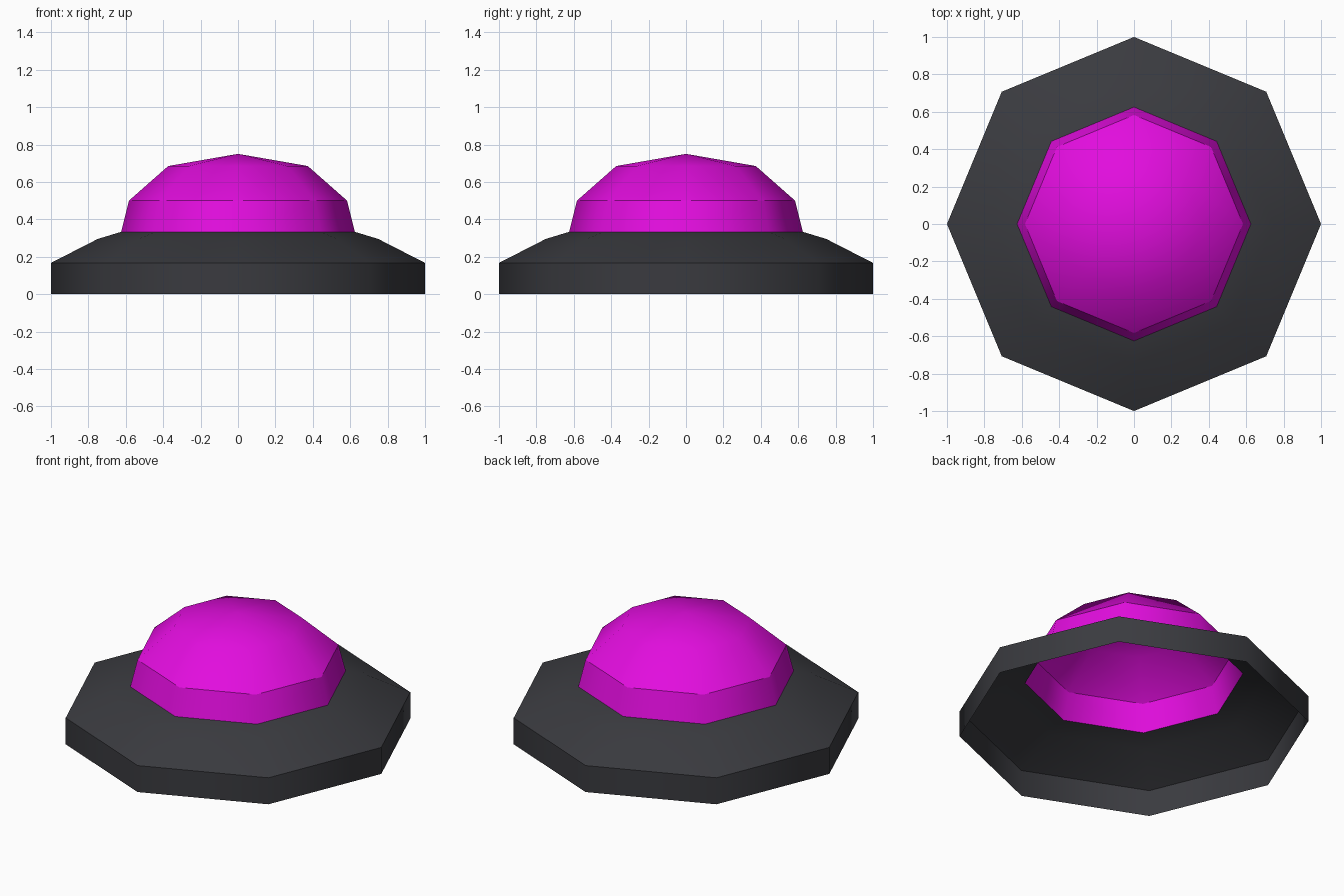
import bpy, bmesh, math

if "Cube" in bpy.data.objects:
    bpy.data.objects.remove(bpy.data.objects["Cube"])

SIDES = 8


def material(name, colour):
    m = bpy.data.materials.new(name)
    m.diffuse_color = (*colour, 1)
    m.use_nodes = True
    m.node_tree.nodes["Principled BSDF"].inputs["Base Color"].default_value = m.diffuse_color
    return m


def lathe(name, profile, mat, sharp_rings):
    """Open octagonal shell from (radius, height) points; radius 0 makes an apex."""
    bm = bmesh.new()
    rings = []
    for r, z in profile:
        n = SIDES if r else 1
        rings.append([bm.verts.new((r * math.cos(math.tau * i / SIDES),
                                    r * math.sin(math.tau * i / SIDES), z))
                      for i in range(n)])
    for low, high in zip(rings, rings[1:]):
        for i in range(SIDES):
            j = (i + 1) % SIDES
            top = [high[j], high[i]] if len(high) > 1 else [high[0]]
            bm.faces.new([low[i], low[j]] + top).smooth = True
    # crisp creases around the chosen rings
    for k in sharp_rings:
        for i in range(SIDES):
            bm.edges.get((rings[k][i], rings[k][(i + 1) % SIDES])).smooth = False
    mesh = bpy.data.meshes.new(name)
    bm.to_mesh(mesh)
    bm.free()
    mesh.materials.append(mat)
    obj = bpy.data.objects.new(name, mesh)
    bpy.context.collection.objects.link(obj)
    return obj


dark = material("dark grey", (0.042, 0.043, 0.050))
magenta = material("magenta", (0.76, 0.004, 0.73))

# hollow base with upright rim and sloping shoulder
lathe("base_shell", [(1, 0), (1, 0.167), (0.75, 0.295), (0.625, 0.333)], dark, [1])

# faceted dome, open underneath
lathe("dome", [(0.625, 0.333), (0.583, 0.5), (0.373, 0.685), (0, 0.75)], magenta, [1])
